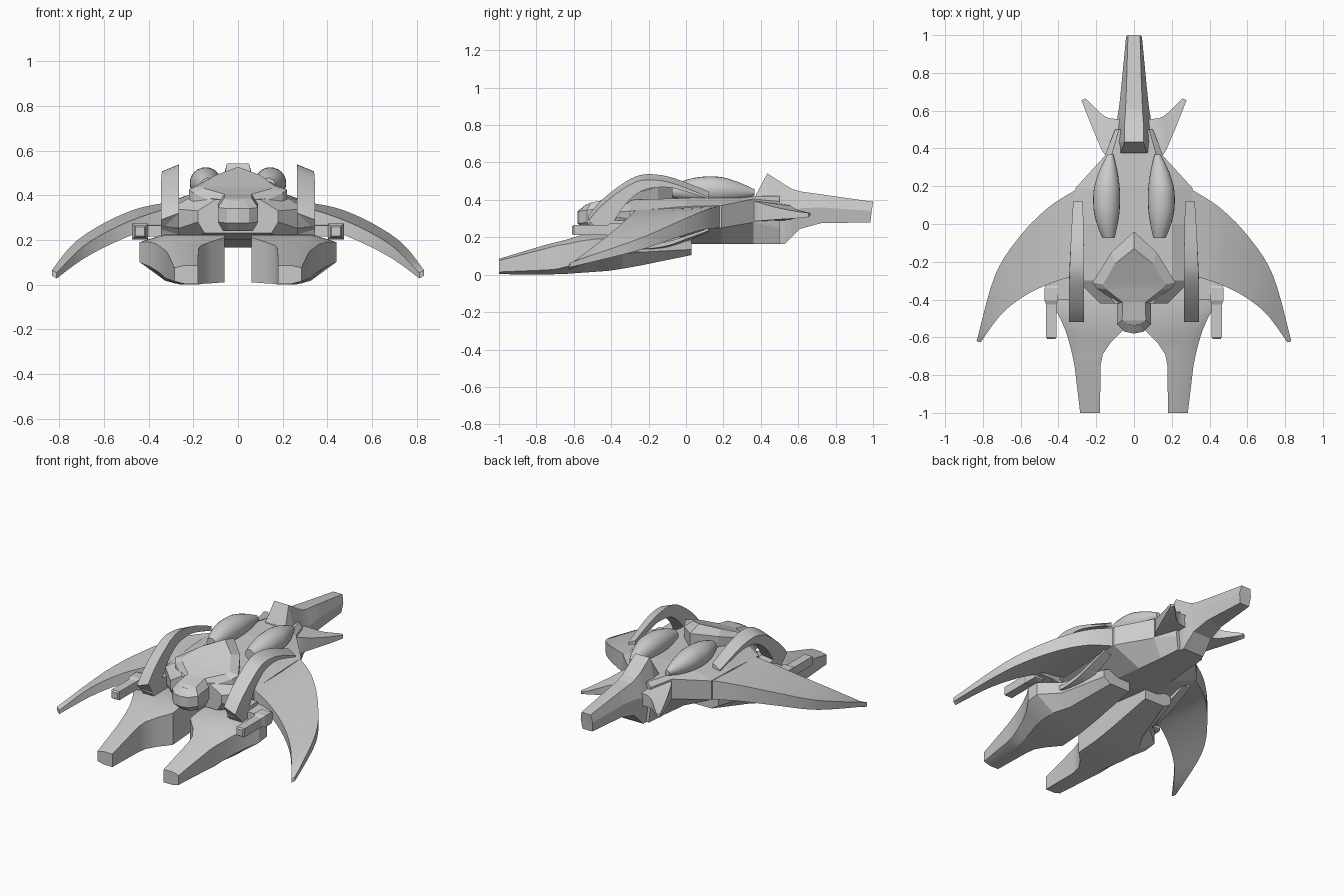
import bpy, bmesh, math


def refine(rows, k=4):
    """Catmull-Rom interpolation through rows of numbers."""
    out = []
    for i in range(len(rows) - 1):
        p0, p1 = rows[max(i - 1, 0)], rows[i]
        p2, p3 = rows[i + 1], rows[min(i + 2, len(rows) - 1)]
        for j in range(k):
            t = j / k
            out.append([0.5 * (2*b + (c - a)*t + (2*a - 5*b + 4*c - d)*t*t + (3*b - a - 3*c + d)*t**3)
                        for a, b, c, d in zip(p0, p1, p2, p3)])
    return out + [list(rows[-1])]


def loft(name, rings, mirror=False, smooth=0):
    """Skin closed rings; end caps are strips across each ring."""
    bm = bmesh.new()
    vs = [[bm.verts.new(p) for p in r] for r in rings]
    n = len(vs[0])
    for a, b in zip(vs, vs[1:]):
        for i in range(n):
            j = (i + 1) % n
            bm.faces.new((a[i], a[j], b[j], b[i]))
    for r in (vs[0], vs[-1]):
        for i in range(n // 2 - 1):
            bm.faces.new((r[i], r[i + 1], r[n - 2 - i], r[n - 1 - i]))
    bmesh.ops.remove_doubles(bm, verts=bm.verts, dist=1e-4)
    bmesh.ops.recalc_face_normals(bm, faces=bm.faces)
    me = bpy.data.meshes.new(name)
    bm.to_mesh(me)
    bm.free()
    ob = bpy.data.objects.new(name, me)
    bpy.context.collection.objects.link(ob)
    if mirror:
        ob.modifiers.new("mirror", 'MIRROR').use_clip = False
    if smooth:
        bpy.ops.object.select_all(action='DESELECT')
        ob.select_set(True)
        bpy.context.view_layer.objects.active = ob
        bpy.ops.object.shade_smooth_by_angle(angle=math.radians(smooth))
    return ob


def sym(half):
    return half + [(-x, y, z) for x, y, z in reversed(half)]


# Central hull: y, top width, z top, side width, side z high/low, bottom width, z bottom
hull = [(-.42, .10, .38, .18, .33, .28, .15, .23),
        (-.30, .20, .40, .30, .34, .24, .20, .20),
        (.00, .20, .41, .31, .365, .24, .15, .165),
        (.19, .17, .42, .31, .37, .25, .12, .165),
        (.36, .12, .42, .155, .405, .28, .10, .165),
        (.50, .08, .42, .10, .39, .25, .09, .165)]
loft("hull", [sym([(wt, y, zt), (ws, y, a), (ws, y, b), (wb, y, zb)])
              for y, wt, zt, ws, a, b, wb, zb in hull])

# Tail boom: y, top width, z top, bottom width, z bottom
tail = [(.375, .07, .43, .09, .165), (.435, .05, .542, .09, .165),
        (.53, .05, .48, .09, .165), (.565, .047, .46, .088, .20),
        (.61, .045, .445, .08, .245), (.72, .04, .43, .068, .275),
        (.993, .032, .39, .042, .28)]
loft("tail_boom", [sym([(wt, y + (.007 if y > .9 else 0), zt), (wb, y, zt * .55 + zb * .45),
                        (wb * .8, y - (.007 if y > .9 else 0), zb)])
                   for y, wt, zt, wb, zb in tail])

# Tail fins: x, y front, y rear, z top, z bottom
fin = [(.05, .30, .555, .405, .28), (.14, .36, .56, .395, .285),
       (.19, .46, .59, .365, .293), (.235, .57, .635, .342, .30),
       (.268, .655, .665, .33, .308)]
loft("tail_fin", [[(x + .01, f, zt), (x + .01, f, zb), (x - .01, r, zb + .01), (x - .01, r, zt - .03 * (zt - .33) / .07)]
                  for x, f, r, zt, zb in refine(fin, 3)], True, 30)

# Wings: leading x y, trailing x y, leading z top/bottom, trailing z top/bottom
wing = [(.30, .185, .30, -.27, .37, .25, .345, .24),
        (.45, .09, .43, -.31, .34, .24, .305, .235),
        (.60, -.06, .57, -.375, .275, .195, .245, .18),
        (.735, -.27, .70, -.475, .185, .125, .165, .11),
        (.833, -.62, .812, -.627, .065, .04, .052, .027)]
loft("wing", [[(a, b, t1), (a, b, b1), (c, d, b2), (c, d, t2)]
              for a, b, c, d, t1, b1, t2, b2 in refine(wing, 5)], True, 30)

# Cockpit head: underside, side rim, canopy edge
head = [(0, -.04), (.12, -.15), (.22, -.31), (.20, -.34),
        (.09, -.42), (.09, -.53), (.05, -.57), (0, -.58)]
low = [.36, .36, .36, .35, .285, .28, .275, .275]
high = [.50, .47, .425, .41, .36, .345, .34, .34]
canopy = [(0, -.13, .527), (.10, -.21, .49), (.165, -.32, .44), (.15, -.345, .43),
          (.06, -.415, .405), (.063, -.51, .385), (.03, -.53, .375), (0, -.535, .375)]
loft("cockpit_head", [sym([(x * .75, y * .9 - .02, .24) for x, y in head]),
                      sym([(x, y, z) for (x, y), z in zip(head, low)]),
                      sym([(x, y, z) for (x, y), z in zip(head, high)]),
                      sym(canopy)])

# Engine pods: y, radius, x centre, z centre
pod = [(-.075, .032, .135, .445), (-.02, .05, .14, .45), (.05, .066, .144, .453),
       (.12, .071, .145, .454), (.20, .067, .143, .453), (.29, .045, .135, .446), (.367, .016, .125, .44)]
loft("engine_pod", [[(x + r * math.cos(i * math.pi / 12), y, z + r * math.sin(i * math.pi / 12)) for i in range(24)]
                    for y, r, x, z in refine(pod, 3)], True, 40)


# Arches: outer y z, inner y z, inner x, outer x; drop = slope of the outer edge
def arch(name, rows, drop):
    loft(name, [[(xa, a, b), (xb, a, b - drop), (xb, c, d - drop * .3), (xa, c, d)]
                for a, b, c, d, xa, xb in refine(rows, 4)], True, 35)


arch("upper_arch", [(-.52, .32, -.45, .23, .265, .345), (-.46, .39, -.39, .29, .265, .345),
                    (-.37, .465, -.32, .39, .265, .345), (-.27, .525, -.24, .455, .265, .342),
                    (-.18, .537, -.16, .475, .265, .338), (-.06, .515, -.06, .47, .267, .333),
                    (.12, .445, .12, .415, .27, .322)], .03)
arch("lower_arch", [(-.49, .25, -.42, .28, .265, .345), (-.40, .175, -.36, .215, .265, .345),
                    (-.27, .13, -.26, .165, .265, .342), (-.12, .14, -.12, .17, .265, .335),
                    (.0, .18, .0, .205, .267, .33), (.12, .225, .12, .245, .27, .322)], -.01)
# Arch foot
loft("arch_foot", [[(.265, -.52, .32), (.345, -.50, .29), (.345, -.46, .22), (.265, -.46, .22)],
                   [(.265, -.30, .30), (.345, -.30, .29), (.345, -.30, .22), (.265, -.30, .22)]], True)

# Lower prongs: y, x inner/mid/outer, z top, outer z high/low, z bottom
prong = [(-1.0, .18, .24, .285, .085, .075, .015, .003), (-.75, .177, .26, .315, .16, .14, .025, .0),
         (-.69, .165, .27, .327, .175, .155, .03, .003), (-.63, .125, .285, .342, .19, .165, .045, .005),
         (-.565, .06, .30, .362, .21, .18, .06, .01), (-.49, .06, .32, .395, .222, .19, .08, .015),
         (-.42, .06, .33, .44, .225, .19, .10, .02), (-.34, .06, .32, .44, .225, .19, .11, .032),
         (-.25, .06, .27, .33, .225, .19, .12, .048), (.03, .06, .20, .25, .20, .18, .135, .105)]
loft("lower_prong", [[(xi, y, zb), (xi, y, zt), (xm, y, zt), (xo, y, a), (xo, y, b), (xm, y, zb)]
                     for y, xi, xm, xo, zt, a, b, zb in prong], True, 25)

# Wing guns: y, half size
gun = [(-.61, .02), (-.60, .027), (-.425, .027), (-.405, .036), (-.34, .036), (-.325, .03)]
loft("wing_gun", [[(.438 + sx * h, y, .238 + sz * h) for sx, sz in ((-1, -1), (1, -1), (1, 1), (-1, 1))]
                  for y, h in gun], True)
# Gun mount joining gun, wing and arch
loft("gun_mount", [[(x, -.40, .215), (x, -.30, .225), (x, -.27, .27), (x, -.40, .265)]
                   for x in (.31, .45)], True)
